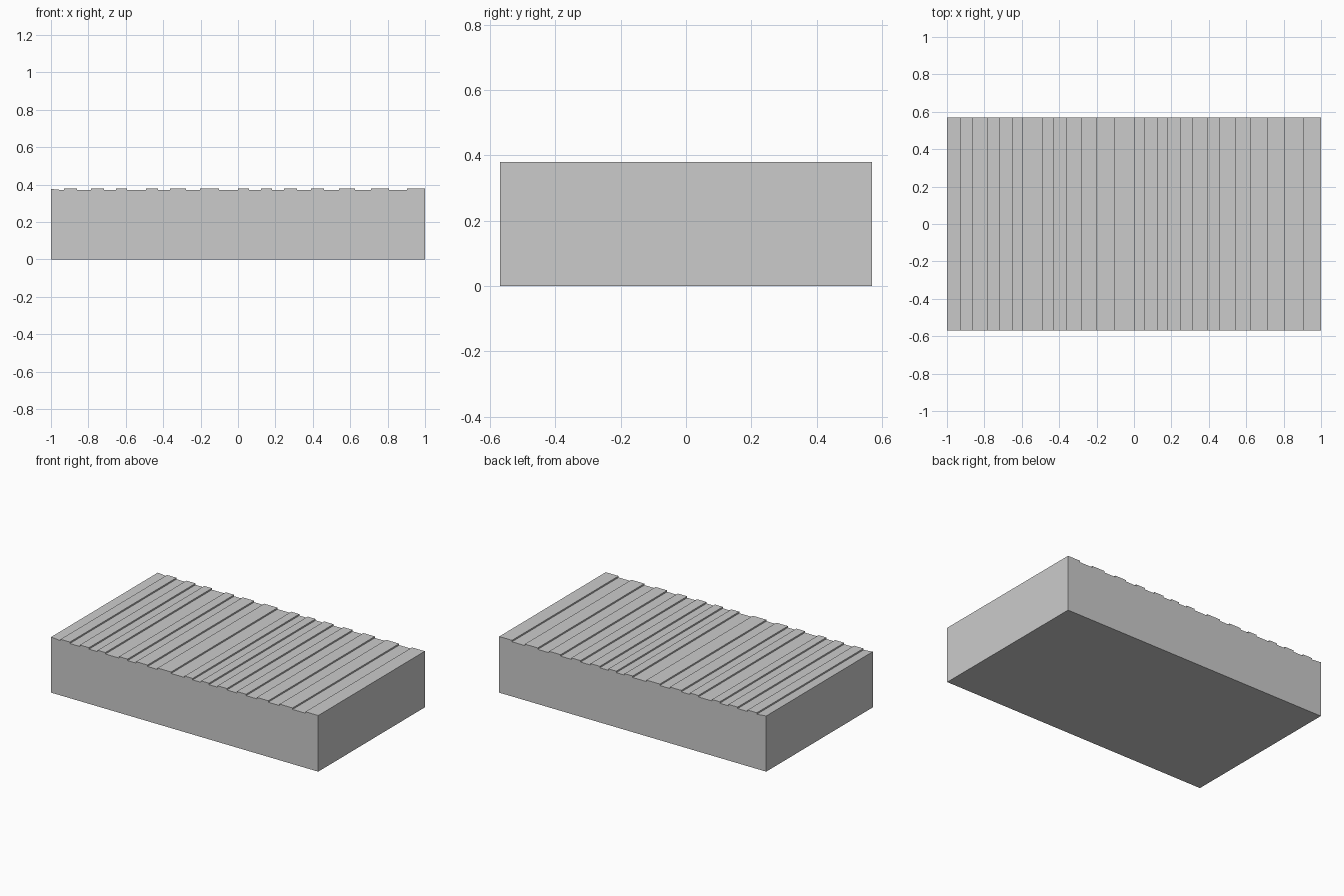
import bpy, bmesh

if "Cube" in bpy.data.objects:
    bpy.data.objects.remove(bpy.data.objects["Cube"])

HALF_DEPTH = 0.57
LOW, HIGH = 0.37, 0.38

# x ranges of the raised ribs across the top
ribs = [(-0.93, -0.86), (-0.786, -0.717), (-0.652, -0.594), (-0.492, -0.428),
        (-0.364, -0.278), (-0.203, -0.102), (0.0, 0.06), (0.123, 0.182),
        (0.246, 0.316), (0.39, 0.46), (0.54, 0.626), (0.711, 0.808), (0.904, 1.0)]

# side profile: base, then the sloped left edge and stepped ribs
profile = [(1.0, 0.0), (-1.0, 0.0), (-1.0, 0.377)]
for left, right in ribs:
    profile += [(left, LOW), (left, HIGH), (right, HIGH)]
    if right < 1.0:
        profile.append((right, LOW))

# extrude the profile front to back
bm = bmesh.new()
face = bm.faces.new([bm.verts.new((x, -HALF_DEPTH, z)) for x, z in profile])
result = bmesh.ops.extrude_face_region(bm, geom=[face])
moved = [g for g in result["geom"] if isinstance(g, bmesh.types.BMVert)]
bmesh.ops.translate(bm, verts=moved, vec=(0, 2 * HALF_DEPTH, 0))
bmesh.ops.recalc_face_normals(bm, faces=bm.faces)

mesh = bpy.data.meshes.new("ribbed_block")
bm.to_mesh(mesh)
bm.free()
bpy.context.collection.objects.link(bpy.data.objects.new("ribbed_block", mesh))
